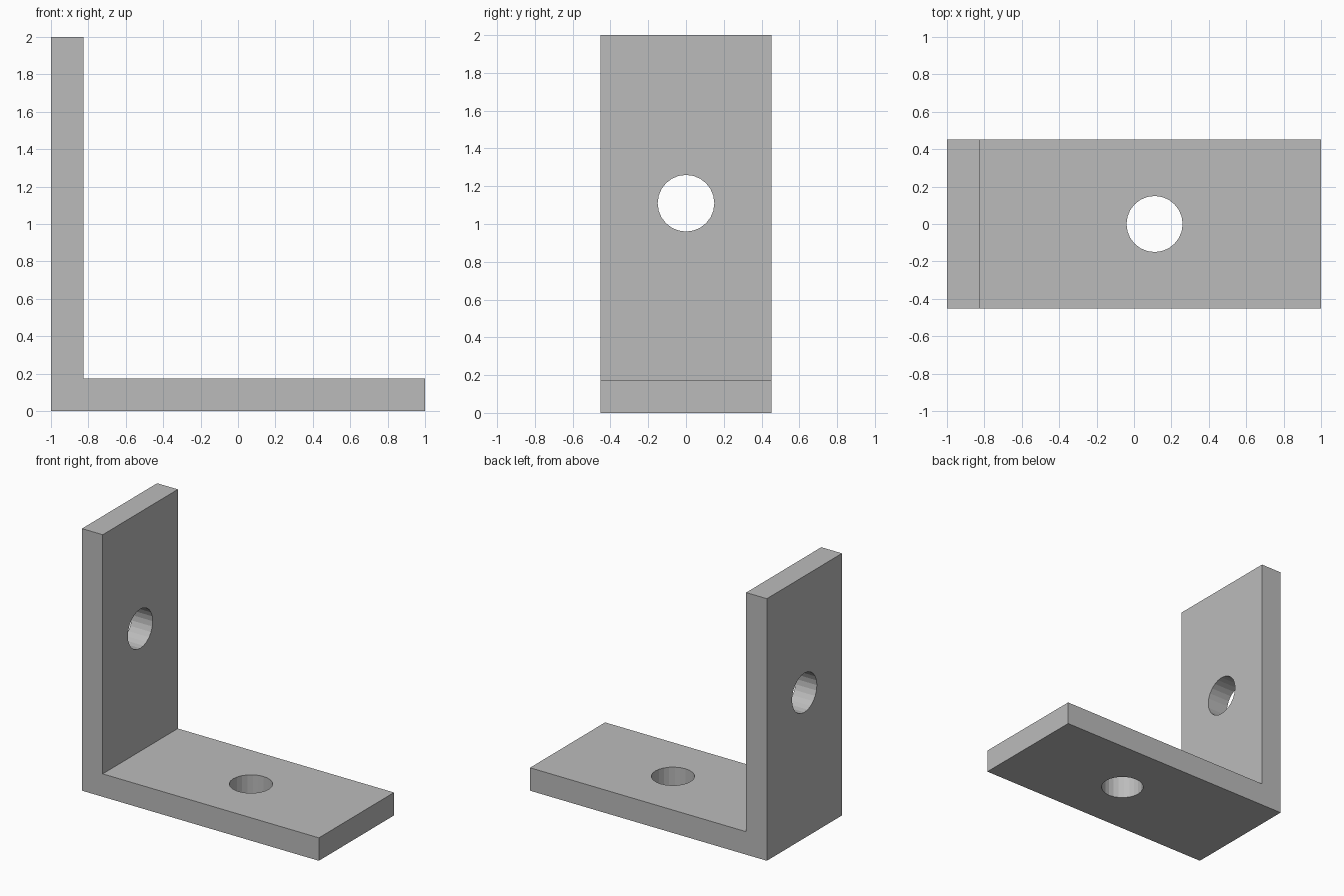
import bpy, bmesh
from math import pi
from mathutils import Matrix

default = bpy.data.objects.get("Cube")
if default:
    bpy.data.objects.remove(default, do_unlink=True)

HALF_WIDTH = 0.453
THICK = 0.175
HOLE_RADIUS = 0.15
HOLE_SIDES = 24
INNER = THICK - 1

# Single grey metal colour
grey = bpy.data.materials.new("grey_metal")
grey.use_nodes = True
colour = (0.5, 0.5, 0.5, 1)
grey.diffuse_color = colour
grey.node_tree.nodes["Principled BSDF"].inputs["Base Color"].default_value = colour


def add_object(name, bm):
    bmesh.ops.recalc_face_normals(bm, faces=bm.faces)
    mesh = bpy.data.meshes.new(name)
    bm.to_mesh(mesh)
    bm.free()
    mesh.materials.append(grey)
    obj = bpy.data.objects.new(name, mesh)
    bpy.context.collection.objects.link(obj)
    return obj


def drill(target, name, centre, rotation):
    bm = bmesh.new()
    bmesh.ops.create_cone(bm, cap_ends=True, segments=HOLE_SIDES, radius1=HOLE_RADIUS,
                          radius2=HOLE_RADIUS, depth=3 * THICK,
                          matrix=Matrix.Translation(centre) @ rotation)
    cutter = add_object(name, bm)
    cutter.hide_render = True
    cutter.hide_set(True)
    cutter.display_type = 'WIRE'
    mod = target.modifiers.new(name, 'BOOLEAN')
    mod.operation = 'DIFFERENCE'
    mod.solver = 'EXACT'
    mod.object = cutter


# L-shaped bracket: side profile extruded across its width
profile = [(-1, 0), (1, 0), (1, THICK), (INNER, THICK), (INNER, 2), (-1, 2)]
bm = bmesh.new()
face = bm.faces.new([bm.verts.new((x, -HALF_WIDTH, z)) for x, z in profile])
extruded = bmesh.ops.extrude_face_region(bm, geom=[face])["geom"]
bmesh.ops.translate(bm, vec=(0, 2 * HALF_WIDTH, 0),
                    verts=[v for v in extruded if isinstance(v, bmesh.types.BMVert)])
bracket = add_object("angle_bracket", bm)

# Bolt hole through each leg
drill(bracket, "base_hole_cutter", (0.11, 0, THICK / 2), Matrix.Identity(4))
drill(bracket, "upright_hole_cutter", (THICK / 2 - 1, 0, 1.11), Matrix.Rotation(pi / 2, 4, 'Y'))

# Apply the cuts, then discard the cutters
bpy.context.view_layer.update()
evaluated = bracket.evaluated_get(bpy.context.evaluated_depsgraph_get())
cut_mesh = bpy.data.meshes.new_from_object(evaluated)
cutters = [mod.object for mod in bracket.modifiers]
bracket.modifiers.clear()
bracket.data = cut_mesh
for cutter in cutters:
    bpy.data.objects.remove(cutter, do_unlink=True)
